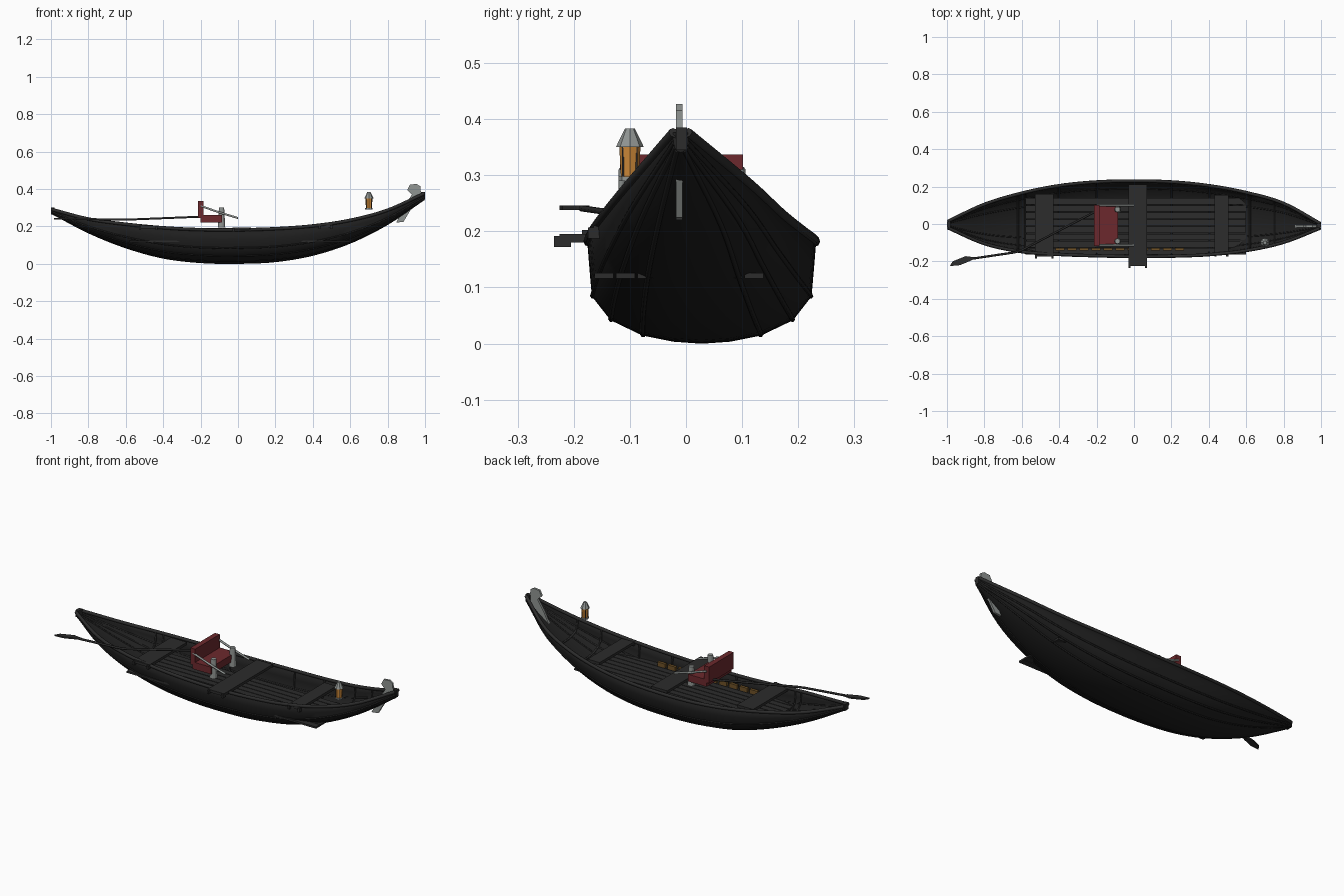
import bpy, bmesh, math
from mathutils import Vector

if "Cube" in bpy.data.objects:
    bpy.data.objects.remove(bpy.data.objects["Cube"])


def material(name, rgb):
    m = bpy.data.materials.new(name)
    m.use_nodes = True
    m.diffuse_color = (*rgb, 1)
    m.node_tree.nodes["Principled BSDF"].inputs["Base Color"].default_value = (*rgb, 1)
    return m


BLACK = material("black hull", (0.014, 0.014, 0.014))
WOOD = material("dark wood", (0.025, 0.025, 0.025))
STEEL = material("grey metal", (0.28, 0.3, 0.29))
RED = material("red upholstery", (0.15, 0.022, 0.026))
AMBER = material("amber glass", (0.62, 0.25, 0.04))
GOLD = material("dull gold", (0.16, 0.085, 0.02))


def finish(name, bm, mat, smooth=False):
    bmesh.ops.recalc_face_normals(bm, faces=bm.faces)
    me = bpy.data.meshes.new(name)
    bm.to_mesh(me)
    bm.free()
    ob = bpy.data.objects.new(name, me)
    bpy.context.collection.objects.link(ob)
    me.materials.append(mat)
    if smooth:
        bpy.ops.object.select_all(action='DESELECT')
        ob.select_set(True)
        bpy.context.view_layer.objects.active = ob
        bpy.ops.object.shade_smooth_by_angle(angle=math.radians(35))
    return ob


def box(name, lo, hi, mat):
    bm = bmesh.new()
    bmesh.ops.create_cube(bm, size=1)
    lo, hi = Vector(lo), Vector(hi)
    for v in bm.verts:
        v.co = (lo + hi) / 2 + v.co * (hi - lo)
    return finish(name, bm, mat)


def cone(name, base, r1, r2, height, mat, sides=12):
    bm = bmesh.new()
    bmesh.ops.create_cone(bm, cap_ends=True, segments=sides, radius1=r1, radius2=r2, depth=height)
    bmesh.ops.translate(bm, verts=bm.verts, vec=Vector(base) + Vector((0, 0, height / 2)))
    return finish(name, bm, mat)


def tube(name, points, radius, mat, sides=2):
    cu = bpy.data.curves.new(name, 'CURVE')
    cu.dimensions = '3D'
    cu.bevel_depth = radius
    cu.bevel_resolution = sides
    cu.use_fill_caps = True
    sp = cu.splines.new('POLY')
    sp.points.add(len(points) - 1)
    for p, co in zip(sp.points, points):
        p.co = (*co, 1)
    ob = bpy.data.objects.new(name, cu)
    bpy.context.collection.objects.link(ob)
    cu.materials.append(mat)
    return ob


def slab(name, outline, depth, mat):
    """Extrude a closed outline along the depth vector."""
    bm = bmesh.new()
    face = bm.faces.new([bm.verts.new(p) for p in outline])
    ext = bmesh.ops.extrude_face_region(bm, geom=[face])["geom"]
    bmesh.ops.translate(bm, vec=depth, verts=[g for g in ext if isinstance(g, bmesh.types.BMVert)])
    return finish(name, bm, mat)


# Hull lines at even stations from stern to bow
KEEL = [.27, .165, .085, .03, .006, .002, .011, .045, .11, .21, .345]
SHEER = [.292, .24, .212, .193, .183, .182, .188, .203, .233, .287, .378]
LEFT = [.012, .105, .165, .205, .225, .23, .225, .205, .168, .11, .0]
RIGHT = [-.018, -.105, -.148, -.163, -.17, -.174, -.172, -.164, -.142, -.098, -.02]


def line(keys, x):
    t = min(max((x + 1) * 5, 0), 9.9999)
    i = int(t)
    f = t - i
    b, c = keys[i], keys[i + 1]
    a = keys[i - 1] if i else 2 * b - c
    d = keys[i + 2] if i < 9 else 2 * c - b
    return b + .5 * f * (c - a + f * (2 * a - 5 * b + 4 * c - d + f * (3 * (b - c) + d - a)))


HALF = [(1, 1), (.98, .72), (.96, .46), (.8, .23), (.52, .08), (.25, .02)]
PROFILE = HALF + [(0, 0)] + [(-s, h) for s, h in reversed(HALF)]


def station(x, inset=0.0):
    y0, y1 = line(RIGHT, x), line(LEFT, x)
    k, top = line(KEEL, x), line(SHEER, x)
    mid, half = (y0 + y1) / 2, (y1 - y0) / 2 - inset
    return [Vector((x, mid + half * s, k + inset + (top - k - inset) * h)) for s, h in PROFILE]


xs = [-0.995 + 1.99 * i / 48 for i in range(49)]
grid = [station(x) for x in xs]

# Hull shell
bm = bmesh.new()
rows = [[bm.verts.new(p) for p in row] for row in grid]
for r0, r1 in zip(rows, rows[1:]):
    for j in range(len(PROFILE) - 1):
        bm.faces.new((r0[j], r0[j + 1], r1[j + 1], r1[j]))
for row in (rows[0], rows[-1]):
    bm.faces.new(row)
hull = finish("hull", bm, BLACK, True)
mod = hull.modifiers.new("thickness", 'SOLIDIFY')
mod.thickness = 0.004
mod.offset = 0

# Gunwales, plank seams and inner ribs
last = len(PROFILE) - 1
for side, j in (("left", 0), ("right", last)):
    tube(side + "_gunwale", [r[j] for r in grid], .009, WOOD)
for j in (2, 3, 4, last - 4, last - 3, last - 2):
    tube("plank_seam", [r[j] for r in grid], .005, BLACK, 1)
for x in (-.62, -.58, -.4, -.2, .2, .4, .62, .75):
    tube("rib", station(x, .005), .005, WOOD, 1)

# Floor boards
n = 8
pitch = .305 / n
for i in range(n):
    y = -.165 + i * pitch
    box("floor_board", (-.58, y + .002, .116), (.6, y + pitch - .002, .126), WOOD)

# Cross benches with small end brackets
for x0, x1, y0, y1, z in ((-.53, -.43, -.175, .16, .19), (-.03, .07, -.225, .21, .18), (.43, .505, -.165, .155, .195)):
    box("bench", (x0, y0, z), (x1, y1, z + .015), WOOD)
    for x in (x0, x1 - .012):
        box("bench_bracket", (x, y0 - .01, z - .008), (x + .012, y0 + .02, z + .012), WOOD)

# Gilded blocks along the right inner side
for i in range(11):
    x = -.42 + i * .064
    box("gilded_block", (x, -.143, .127), (x + .048, -.127, .15), GOLD)

# Armchair
box("chair_seat", (-.2, -.118, .222), (-.085, .102, .262), RED)
box("chair_back", (-.215, -.118, .245), (-.185, .102, .337), RED)
for y, ya in ((-.092, -.114), (.078, .1)):
    cone("chair_post", (-.088, y, .195), .02, .014, .105, STEEL)
    tube("chair_arm", [(-.2, ya, .31), (-.1, ya, .275), (0, ya, .245)], .006, STEEL, 1)

# Lantern
lx, ly = .7, -.1
cone("lantern_base", (lx, ly, .29), .02, .02, .008, STEEL, 8)
cone("lantern_glass", (lx, ly, .298), .016, .019, .054, AMBER, 8)
for i in range(4):
    a = math.pi * (i / 2 + .25)
    p = Vector((lx + .017 * math.cos(a), ly + .017 * math.sin(a), .296))
    tube("lantern_bar", [p, p + Vector((0, 0, .056))], .002, WOOD, 1)
cone("lantern_cap", (lx, ly, .35), .025, .009, .033, STEEL, 8)

# Bow blade
blade = [(.845, .22), (.885, .225), (.93, .3), (.985, .355), (.975, .4), (.975, .415), (.955, .427),
         (.92, .424), (.905, .395), (.93, .37), (.89, .31)]
slab("bow_blade", [(x, -.018, z) for x, z in blade], (0, .012, 0), STEEL)

# Stem caps
box("bow_cap", (.975, -.018, .345), (1, .002, .385), WOOD)
box("stern_cap", (-1, -.02, .265), (-.98, .014, .302), WOOD)

# Oar
tube("oar_shaft", [(-.2, .07, .252), (-.6, -.14, .236), (-.64, -.152, .236), (-.87, -.186, .241)], .006, WOOD, 1)
paddle = [(-.85, -.178), (-.9, -.172), (-.97, -.2), (-.985, -.225), (-.93, -.22), (-.87, -.195)]
slab("oar_blade", [(x, y, .238) for x, y in paddle], (0, 0, .008), WOOD)
